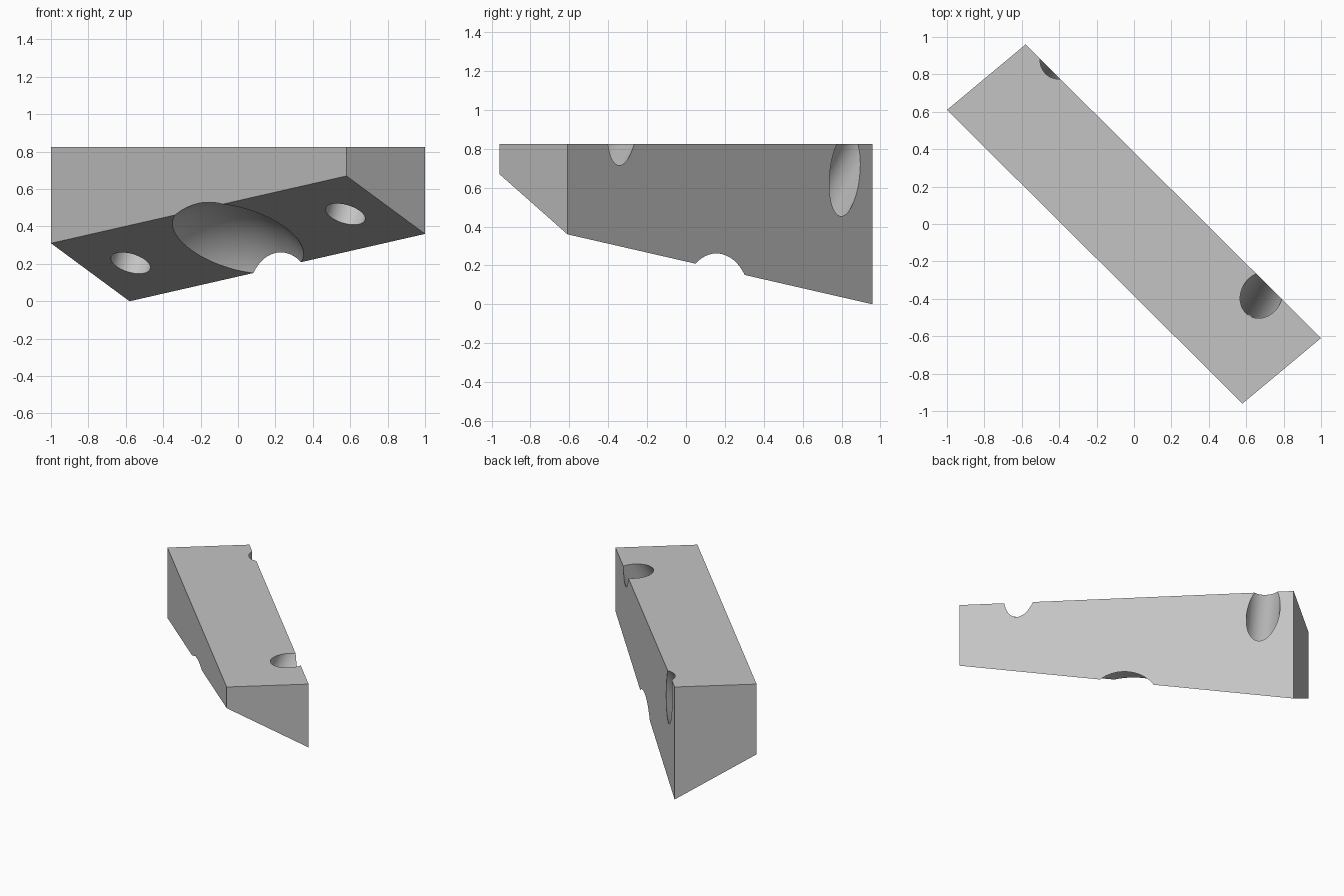
import bpy, bmesh, math
from mathutils import Vector

if "Cube" in bpy.data.objects:
    bpy.data.objects.remove(bpy.data.objects["Cube"])

TOP = 0.825
# Frame of the sloping underside: across the bar, along the bar, and into the bar
across = Vector((0.42, 0.35, -0.31)).normalized()
along = Vector((1.58, -1.57, 0.36)).normalized()
inward = along.cross(across).normalized()
centre = Vector((0, 0, 0.335))

grey = bpy.data.materials.new("plain grey")
grey.use_nodes = True
colour = (0.55, 0.55, 0.55, 1)
grey.diffuse_color = colour
grey.node_tree.nodes["Principled BSDF"].inputs["Base Color"].default_value = colour

# Wedge bar: tilted rectangular foot extruded up to a level top
bm = bmesh.new()
foot = [bm.verts.new(p) for p in
        ((-1, 0.61, 0.31), (0.58, -0.96, 0.67), (1, -0.61, 0.36), (-0.58, 0.96, 0))]
base = bm.faces.new(foot)
roof = bmesh.ops.extrude_face_region(bm, geom=[base])
for v in roof["geom"]:
    if isinstance(v, bmesh.types.BMVert):
        v.co.z = TOP
bmesh.ops.recalc_face_normals(bm, faces=bm.faces)
mesh = bpy.data.meshes.new("wedge_bar")
bm.to_mesh(mesh)
bm.free()
mesh.materials.append(grey)
bar = bpy.data.objects.new("wedge_bar", mesh)
bpy.context.collection.objects.link(bar)


def cut(name):
    """Subtract the active primitive from the bar, then discard it."""
    cutter = bpy.context.object
    cutter.name = name
    cutter.hide_render = True
    cutter.data.materials.append(grey)
    mod = bar.modifiers.new(name, 'BOOLEAN')
    mod.operation = 'DIFFERENCE'
    mod.solver = 'EXACT'
    mod.object = cutter
    bpy.context.view_layer.objects.active = bar
    bpy.ops.object.modifier_apply(modifier=name)
    bpy.data.objects.remove(cutter)


# Two bolt holes square to the underside
tilt = inward.to_track_quat('Z', 'Y').to_euler()
for side, name in ((-1, "right_bolt_hole"), (1, "left_bolt_hole")):
    bpy.ops.mesh.primitive_cylinder_add(
        vertices=64, radius=0.109, depth=3,
        location=centre + along * 0.82 * side, rotation=tilt)
    cut(name)

# Shallow spherical dish in the middle of the underside
bpy.ops.mesh.primitive_uv_sphere_add(
    segments=96, ring_count=64, radius=0.522,
    location=centre - inward * 0.375, rotation=tilt)
cut("spherical_dish")

# Smooth curved cuts, crisp edges elsewhere
bpy.ops.object.select_all(action='DESELECT')
bar.select_set(True)
bpy.context.view_layer.objects.active = bar
bpy.ops.object.shade_smooth_by_angle(angle=math.radians(25))
